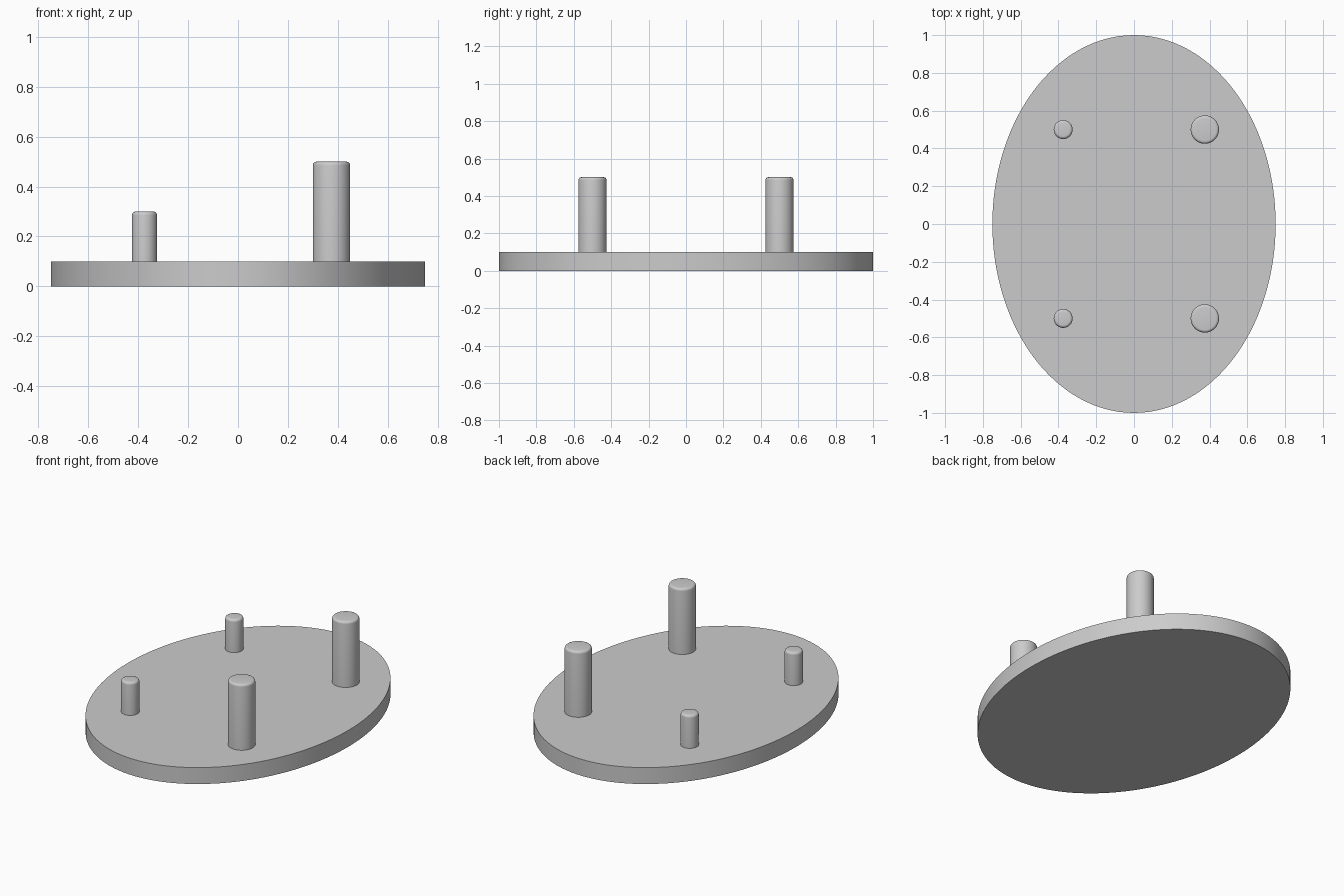
import bpy
import bmesh
from math import radians
from mathutils import Matrix

if "Cube" in bpy.data.objects:
    bpy.data.objects.remove(bpy.data.objects["Cube"], do_unlink=True)

# Single light grey material
grey = bpy.data.materials.new("light_grey")
grey.use_nodes = True
color = (0.6, 0.6, 0.6, 1)
grey.diffuse_color = color
grey.node_tree.nodes["Principled BSDF"].inputs["Base Color"].default_value = color


def disc(name, location, rx, ry, height, segments, fillet=0):
    """Upright elliptical cylinder standing at location, with optional rounded top rim."""
    bm = bmesh.new()
    bmesh.ops.create_cone(bm, cap_ends=True, segments=segments, radius1=1, radius2=1, depth=height,
                          matrix=Matrix.Translation((0, 0, height / 2)))
    bmesh.ops.scale(bm, vec=(rx, ry, 1), verts=bm.verts)
    if fillet:
        rim = [e for e in bm.edges if all(v.co.z > height * 0.9 for v in e.verts)]
        bmesh.ops.bevel(bm, geom=rim, offset=fillet, segments=5, profile=0.5, affect='EDGES')
    mesh = bpy.data.meshes.new(name)
    bm.to_mesh(mesh)
    bm.free()
    mesh.materials.append(grey)
    obj = bpy.data.objects.new(name, mesh)
    obj.location = location
    bpy.context.collection.objects.link(obj)
    bpy.ops.object.select_all(action='DESELECT')
    obj.select_set(True)
    bpy.context.view_layer.objects.active = obj
    bpy.ops.object.shade_smooth_by_angle(angle=radians(35))
    return obj


# Oval base plate
disc("base_plate", (0, 0, 0), 0.75, 1, 0.1, 128)

# Pegs: tall thick pair on the left, short thin pair on the right
for place, y in (("front", -0.5), ("back", 0.5)):
    disc(f"tall_peg_{place}", (0.375, y, 0.09), 0.075, 0.075, 0.41, 48, 0.015)
    disc(f"short_peg_{place}", (-0.375, y, 0.09), 0.05, 0.05, 0.21, 48, 0.015)
